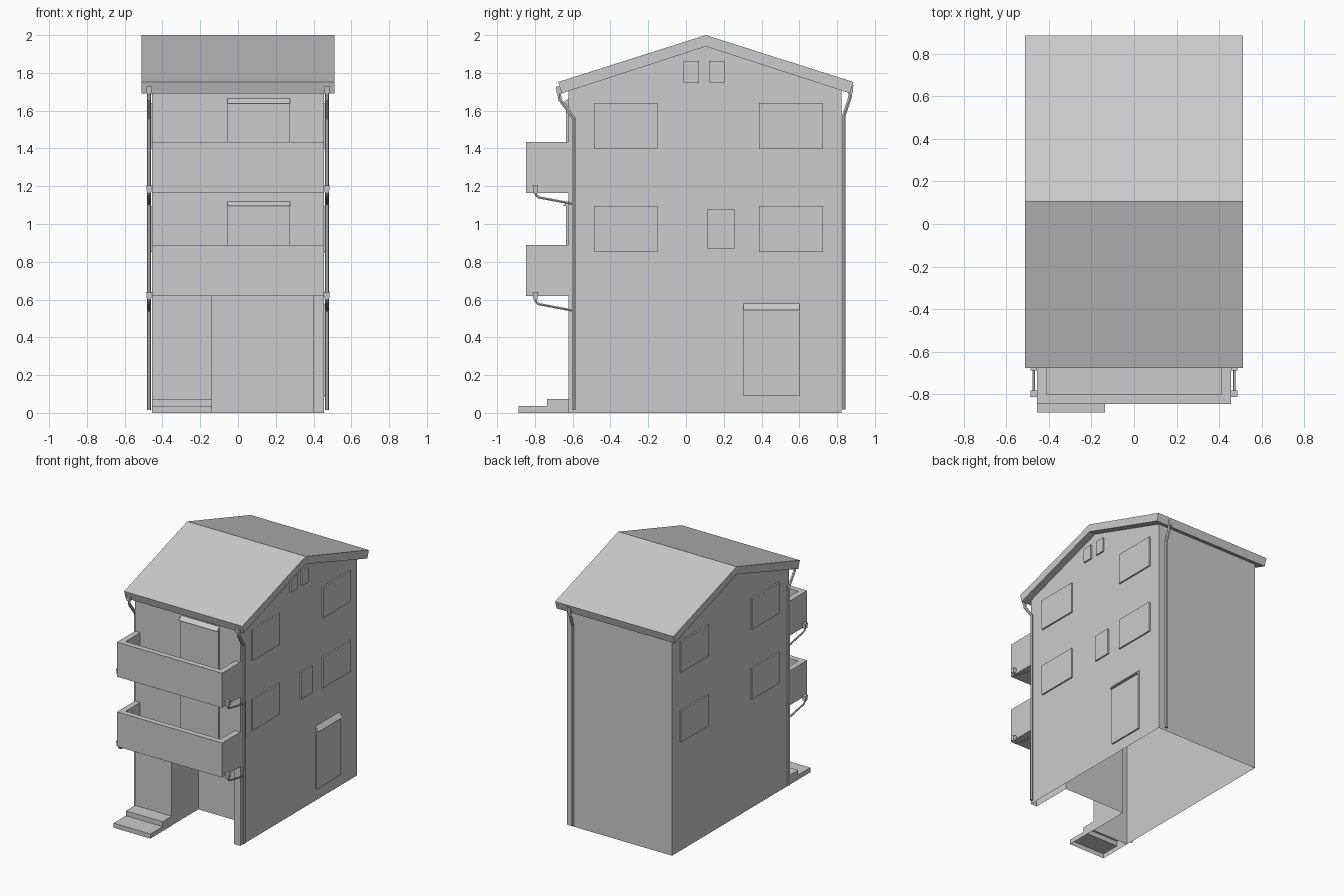
import bpy, bmesh
from mathutils import Vector

if "Cube" in bpy.data.objects:
    bpy.data.objects.remove(bpy.data.objects["Cube"])


def make(name, bm):
    bmesh.ops.recalc_face_normals(bm, faces=bm.faces)
    me = bpy.data.meshes.new(name)
    bm.to_mesh(me)
    bm.free()
    ob = bpy.data.objects.new(name, me)
    bpy.context.collection.objects.link(ob)
    return ob


def prism(name, pts, direction):
    """Extrude a flat polygon along a direction."""
    bm = bmesh.new()
    face = bm.faces.new([bm.verts.new(p) for p in pts])
    ext = bmesh.ops.extrude_face_region(bm, geom=[face], use_keep_orig=True)
    moved = [g for g in ext['geom'] if isinstance(g, bmesh.types.BMVert)]
    bmesh.ops.translate(bm, verts=moved, vec=Vector(direction))
    return make(name, bm)


def box(name, x0, x1, y0, y1, z0, z1):
    return prism(name, [(x0, y0, z0), (x1, y0, z0), (x1, y1, z0), (x0, y1, z0)],
                 (0, 0, z1 - z0))


def side_prism(name, yz, x0, x1):
    return prism(name, [(x0, y, z) for y, z in yz], (x1 - x0, 0, 0))


def open_bottom(ob):
    bm = bmesh.new()
    bm.from_mesh(ob.data)
    low = [f for f in bm.faces if all(v.co.z < 1e-3 for v in f.verts)]
    bmesh.ops.delete(bm, geom=low, context='FACES')
    bm.to_mesh(ob.data)
    bm.free()


def pipe(name, pts, r):
    cu = bpy.data.curves.new(name, 'CURVE')
    cu.dimensions = '3D'
    cu.bevel_depth = r
    cu.bevel_resolution = 1
    cu.use_fill_caps = True
    sp = cu.splines.new('POLY')
    sp.points.add(len(pts) - 1)
    for p, co in zip(sp.points, pts):
        p.co = (*co, 1)
    sp.use_smooth = False
    ob = bpy.data.objects.new(name, cu)
    bpy.context.collection.objects.link(ob)
    return ob


def collector(name, x, y, z0, z1, w=0.032):
    """Rain box tapering towards its outlet."""
    bm = bmesh.new()
    bmesh.ops.create_cube(bm, size=1)
    for v in bm.verts:
        k = w if v.co.z > 0 else w * 0.75
        v.co = (x + v.co.x * k, y + v.co.y * k, z1 if v.co.z > 0 else z0)
    return make(name, bm)


W, YF, YB, RIDGE = 0.455, -0.622, 0.822, 0.105

# House shell with a recessed carport, open underneath
shell = side_prism("house_walls", [(YF, 0), (YB, 0), (YB, 1.715), (RIDGE, 1.95), (YF, 1.715)], -W, W)
cut = box("carport_cutter", -0.14, 0.40, -0.8, -0.29, -0.1, 0.62)
mod = shell.modifiers.new("carport", 'BOOLEAN')
mod.operation = 'DIFFERENCE'
mod.solver = 'EXACT'
mod.object = cut
bpy.context.view_layer.objects.active = shell
bpy.ops.object.modifier_apply(modifier=mod.name)
bpy.data.objects.remove(cut)
open_bottom(shell)

# Gable roof slab
side_prism("roof", [(-0.676, 1.752), (RIDGE, 2.0), (0.886, 1.752), (0.868, 1.692),
                    (RIDGE, 1.94), (-0.658, 1.692)], -0.511, 0.511)

# Entrance steps
steps = side_prism("entrance_steps", [(-0.886, 0), (-0.886, 0.036), (-0.735, 0.036),
                                      (-0.735, 0.074), (YF, 0.074), (YF, 0)], -W, -0.137)
open_bottom(steps)

# Balconies with parapet, and the balcony doors with sloped hoods
for name, z in (("lower", 0.62), ("upper", 1.165)):
    T = 0.045
    plan = [(-W, YF), (-W, -0.846), (W, -0.846), (W, YF), (W - T, YF),
            (W - T, -0.846 + T), (-W + T, -0.846 + T), (-W + T, YF)]
    prism(name + "_balcony_parapet", [(x, y, z) for x, y in plan], (0, 0, 0.27))
    box(name + "_balcony_floor", -W + T, W - T, -0.846 + T, YF, z, z + 0.03)
    top = z + 0.5
    side_prism(name + "_balcony_door",
               [(YF, z + 0.03), (YF - 0.012, z + 0.03), (YF - 0.012, top - 0.026),
                (YF - 0.032, top - 0.026), (YF, top)], -0.055, 0.275)

# Side windows on both sides
D = 0.012
for side, s in (("right", 1), ("left", -1)):
    for level, z in (("middle", 0.852), ("top", 1.398)):
        for place, y0, y1 in (("front", -0.486, -0.15), ("back", 0.386, 0.726)):
            xs = sorted((s * W, s * (W + D)))
            box(f"{side}_{level}_{place}_window", *xs, y0, y1, z, z + 0.242)

# Small window and attic vents on the right side
box("right_small_window", W, W + D, 0.115, 0.258, 0.868, 1.076)
for i, y in enumerate((-0.012, 0.125)):
    box(f"attic_vent_{i + 1}", W, W + D, y, y + 0.08, 1.75, 1.863)

# Side door with sloped hood
prof = [(W, 0.09), (W + D, 0.09), (W + D, 0.545), (W + 0.03, 0.545), (W, 0.58)]
prism("side_door", [(x, 0.305, z) for x, z in prof], (0, 0.297, 0))

# Front downpipes and balcony drains, mirrored left and right
for side, s in (("right", 1), ("left", -1)):
    x = s * 0.471
    pipe(side + "_downpipe", [(x, -0.594, 0.015), (x, -0.594, 1.56), (x, -0.668, 1.66),
                              (x, -0.672, 1.70)], 0.011)
    collector(side + "_roof_collector", x, -0.672, 1.69, 1.728)
    for level, z in (("lower", 0.60), ("upper", 1.165)):
        pipe(f"{side}_{level}_drain", [(x, -0.797, z + 0.01), (x, -0.795, z - 0.012),
                                       (x, -0.78, z - 0.024), (x, -0.595, z - 0.059)], 0.007)
        collector(f"{side}_{level}_collector", x, -0.797, z, z + 0.04, 0.03)

# Back downpipe
x = 0.395
pipe("back_downpipe", [(x, 0.836, 0.018), (x, 0.836, 1.575), (x, 0.868, 1.67), (x, 0.87, 1.71)], 0.011)
collector("back_roof_collector", x, 0.87, 1.69, 1.735)
